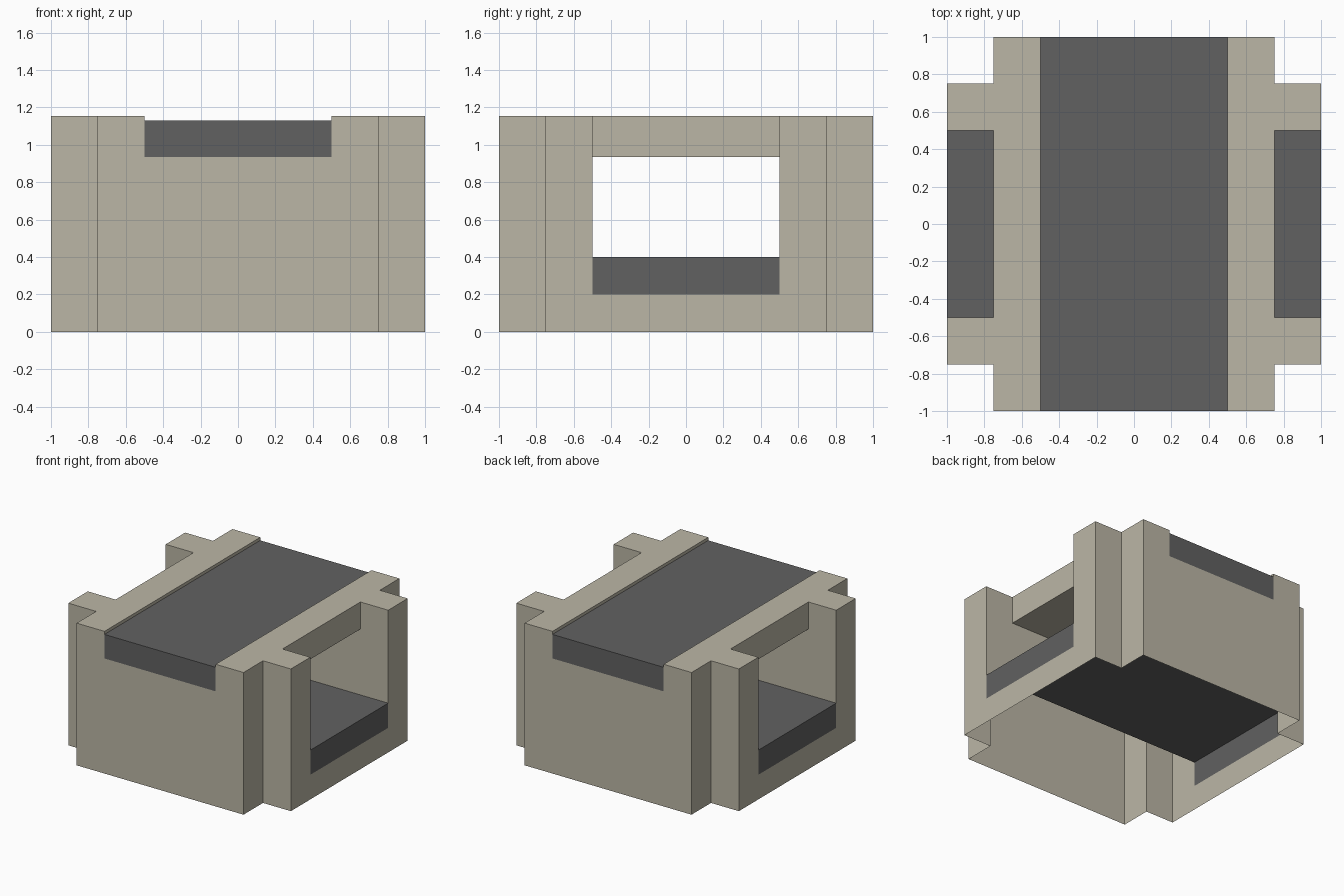
import bpy, bmesh
from mathutils import Vector

if "Cube" in bpy.data.objects:
    bpy.data.objects.remove(bpy.data.objects["Cube"])

TOP, DECK, CEIL = 1.155, 1.13, 0.935     # parapet top, upper road, tunnel ceiling
ROAD, SILL = 0.40, 0.20                  # lower road, bottom of its end face


def material(name, rgb):
    m = bpy.data.materials.new(name)
    m.diffuse_color = (*rgb, 1)
    m.use_nodes = True
    m.node_tree.nodes["Principled BSDF"].inputs["Base Color"].default_value = m.diffuse_color
    return m


def rect(a0, b0, a1, b1):
    return [(a0, b0), (a1, b0), (a1, b1), (a0, b1)]


def shell(name, mat, panels):
    """Flat panels (axis, position, facing, 2D outline) of one quarter, mirrored in x and y."""
    bm = bmesh.new()
    for axis, pos, facing, outline in panels:
        verts = []
        for p in outline:
            co = list(p)
            co.insert(axis, pos)
            verts.append(bm.verts.new(co))
        face = bm.faces.new(verts)
        face.normal_update()
        want = Vector((0, 0, 0))
        want[axis] = facing
        if face.normal.dot(want) < 0:
            face.normal_flip()
    bmesh.ops.remove_doubles(bm, verts=bm.verts, dist=1e-4)
    me = bpy.data.meshes.new(name)
    bm.to_mesh(me)
    bm.free()
    me.materials.append(mat)
    ob = bpy.data.objects.new(name, me)
    bpy.context.collection.objects.link(ob)
    mod = ob.modifiers.new("Mirror", 'MIRROR')
    mod.use_axis = (True, True, False)
    return ob


X, Y, Z = 0, 1, 2
concrete = material("concrete", (0.50, 0.47, 0.38))
asphalt = material("asphalt", (0.12, 0.12, 0.12))

# Outer walls: end wall with road notch, corner step, portal frame with opening
shell("outer_walls", concrete, [
    (Y, 1.0, 1, [(0, 0), (.75, 0), (.75, TOP), (.5, TOP), (.5, CEIL), (0, CEIL)]),
    (X, .75, 1, rect(.75, 0, 1, TOP)),
    (Y, .75, 1, rect(.75, 0, 1, TOP)),
    (X, 1.0, 1, [(0, 0), (.75, 0), (.75, TOP), (.5, TOP), (.5, SILL), (0, SILL)]),
])

# Parapets: stepped top, inner lip and lintel above the tunnel mouth
shell("parapets", concrete, [
    (Z, TOP, 1, [(.5, 0), (.75, 0), (.75, .5), (1, .5), (1, .75),
                 (.75, .75), (.75, 1), (.5, 1)]),
    (X, .5, -1, rect(0, DECK, 1, TOP)),
    (X, .75, 1, rect(0, CEIL, .5, TOP)),
])

# Tunnel lining: side walls running out to the pillars, and the ceiling
shell("tunnel_lining", concrete, [
    (Y, .5, -1, [(0, ROAD), (1, ROAD), (1, TOP), (.75, TOP), (.75, CEIL), (0, CEIL)]),
    (Z, CEIL, -1, rect(0, 0, .75, .5)),
])

# Roads: surface plus end face
shell("upper_road", asphalt, [
    (Z, DECK, 1, rect(0, 0, .5, 1)),
    (Y, 1.0, 1, rect(0, CEIL, .5, DECK)),
])
shell("lower_road", asphalt, [
    (Z, ROAD, 1, rect(0, 0, 1, .5)),
    (X, 1.0, 1, rect(0, SILL, .5, ROAD)),
])
